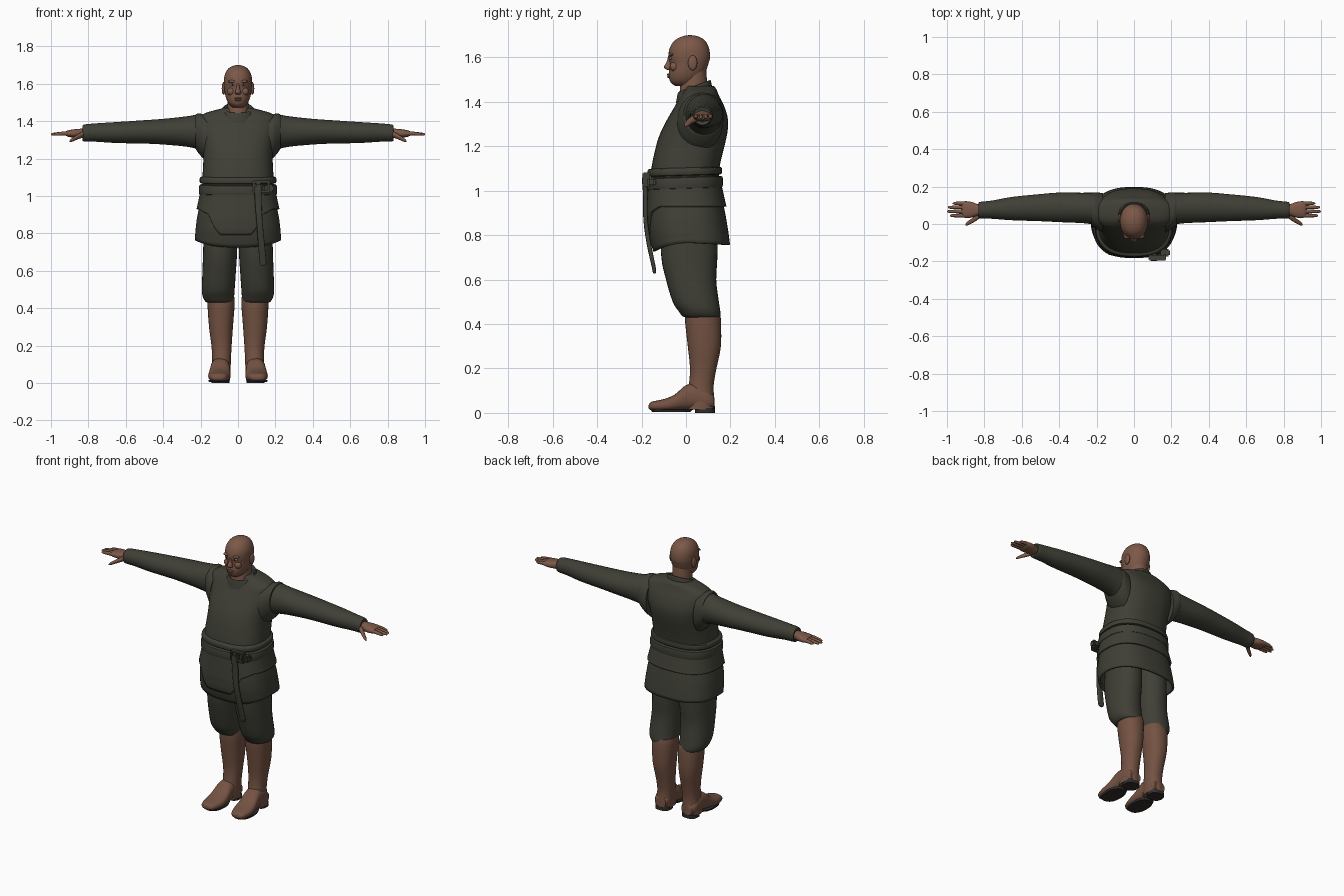
import bpy, bmesh, math
from mathutils import Vector


def material(name, r, g, b):
    m = bpy.data.materials.new(name)
    m.diffuse_color = (r, g, b, 1)
    return m


CLOTH = material("dark olive cloth", 0.050, 0.050, 0.037)
SKIN = material("brown skin", 0.200, 0.098, 0.064)
LEATHER = material("brown boot leather", 0.175, 0.085, 0.055)
SOLE = material("dark sole", 0.03, 0.027, 0.025)
WHITE = material("eye white", 0.45, 0.40, 0.36)
DARK = material("dark iris", 0.02, 0.012, 0.01)


def finish(name, bm, mat, mirror=False, angle=50):
    bmesh.ops.recalc_face_normals(bm, faces=bm.faces)
    me = bpy.data.meshes.new(name)
    bm.to_mesh(me)
    bm.free()
    ob = bpy.data.objects.new(name, me)
    bpy.context.collection.objects.link(ob)
    me.materials.append(mat)
    bpy.ops.object.select_all(action='DESELECT')
    ob.select_set(True)
    bpy.context.view_layer.objects.active = ob
    bpy.ops.object.shade_smooth_by_angle(angle=math.radians(angle))
    if mirror:
        ob.modifiers.new("mirror", 'MIRROR').use_mirror_merge = False
    return ob


def outline(a0, a1, b0, b1, power, i, n):
    """Point i of n on a superellipse that fills the box a0..a1, b0..b1."""
    t = 2 * math.pi * i / n
    c, s = math.cos(t), math.sin(t)
    f = lambda v: math.copysign(abs(v) ** (2 / power), v)
    return ((a0 + a1) / 2 + (a1 - a0) / 2 * f(c), (b0 + b1) / 2 + (b1 - b0) / 2 * f(s))


def smooth_rows(rows, sub):
    """Catmull-Rom interpolation between cross-sections."""
    out = []
    for k in range(len(rows) - 1):
        p0, p1, p2, p3 = rows[max(k - 1, 0)], rows[k], rows[k + 1], rows[min(k + 2, len(rows) - 1)]
        for j in range(sub):
            t = j / sub
            out.append([0.5 * (2 * b + (c - a) * t + (2 * a - 5 * b + 4 * c - d) * t * t
                               + (3 * b - a - 3 * c + d) * t ** 3)
                        for a, b, c, d in zip(p0, p1, p2, p3)])
    return out + [list(rows[-1])]


def loft(name, axis, rows, mat, power=2.0, n=32, sub=3, tilt=0.0, mirror=False):
    """Rows are (position on axis, low/high of 1st other axis, low/high of 2nd other axis)."""
    bm = bmesh.new()
    rings = []
    for t, a0, a1, b0, b1 in smooth_rows(rows, sub):
        ring = []
        for i in range(n):
            a, b = outline(a0, a1, b0, b1, power, i, n)
            p = {'x': (t, a, b), 'y': (a, t, b), 'z': (a, b, t + tilt * (b - 0.04))}[axis]
            ring.append(bm.verts.new(p))
        rings.append(ring)
    for r, q in zip(rings, rings[1:]):
        for i in range(n):
            bm.faces.new((r[i], r[(i + 1) % n], q[(i + 1) % n], q[i]))
    bm.faces.new(rings[0])
    bm.faces.new(rings[-1])
    return finish(name, bm, mat, mirror)


def sym(rows):
    """Rows (z, half width, y front, y back) centred on x = 0."""
    return [(z, -w, w, f, b) for z, w, f, b in rows]


def ball(name, pos, size, mat, mirror=False):
    bm = bmesh.new()
    bmesh.ops.create_uvsphere(bm, u_segments=20, v_segments=12, radius=1)
    for v in bm.verts:
        v.co = Vector(pos) + Vector([c * s for c, s in zip(v.co, size)])
    return finish(name, bm, mat, mirror)


def box(name, pos, size, mat, bevel=0.004):
    bm = bmesh.new()
    bmesh.ops.create_cube(bm, size=1)
    for v in bm.verts:
        v.co = Vector(pos) + Vector([c * s for c, s in zip(v.co, size)])
    bmesh.ops.bevel(bm, geom=bm.edges[:], offset=bevel, segments=2, affect='EDGES')
    return finish(name, bm, mat)


# Head and neck
loft("head", 'z', sym([(1.70, .004, .015, .023), (1.694, .032, -.018, .055), (1.675, .057, -.052, .086),
     (1.64, .073, -.074, .104), (1.60, .075, -.079, .108), (1.575, .073, -.073, .102), (1.54, .068, -.077, .09),
     (1.51, .059, -.077, .072), (1.487, .045, -.069, .055), (1.472, .026, -.05, .04)]), SKIN, 2.1, 40)
loft("neck", 'z', sym([(1.40, .07, -.03, .11), (1.45, .058, -.028, .098), (1.50, .056, -.022, .094),
     (1.56, .055, -.01, .09)]), SKIN)
loft("nose", 'z', sym([(1.605, .006, -.08, -.06), (1.58, .009, -.087, -.06), (1.56, .014, -.098, -.06),
     (1.55, .017, -.096, -.06), (1.543, .012, -.082, -.06)]), SKIN, n=16)
ball("ear", (.077, .03, 1.575), (.010, .021, .034), SKIN, True)
ball("brow_ridge", (.03, -.066, 1.612), (.025, .013, .008), SKIN, True)
ball("cheek", (.036, -.052, 1.558), (.022, .021, .022), SKIN, True)
ball("eye", (.03, -.069, 1.595), (.013, .007, .006), WHITE, True)
ball("iris", (.03, -.0745, 1.595), (.005, .003, .005), DARK, True)
ball("upper_lip", (0, -.078, 1.522), (.022, .008, .005), SKIN)
ball("lower_lip", (0, -.077, 1.512), (.019, .008, .005), SKIN)

# Tunic body, collar and sleeves
loft("tunic_body", 'z', sym([(1.03, .192, -.16, .15), (1.10, .19, -.156, .15), (1.20, .185, -.135, .173),
     (1.26, .188, -.115, .186), (1.32, .198, -.085, .189), (1.38, .208, -.05, .172), (1.42, .208, -.028, .152),
     (1.443, .175, -.012, .142), (1.458, .125, -.004, .136), (1.47, .08, .0, .125)]), CLOTH, 2.5, 48)
loft("collar", 'z', sym([(1.425, .094, -.046, .118), (1.445, .091, -.042, .116), (1.467, .083, -.037, .112),
     (1.472, .078, -.033, .108), (1.467, .072, -.03, .104), (1.45, .07, -.025, .1)]),
     CLOTH, 2.1, 40, tilt=.38)
loft("armhole_seam", 'x', [(.165, -.04, .165, 1.185, 1.43), (.19, -.034, .168, 1.205, 1.437),
     (.212, -.02, .169, 1.23, 1.442), (.226, -.01, .166, 1.25, 1.436)], CLOTH, 2.2, mirror=True)
loft("sleeve", 'x', [(.18, -.02, .16, 1.22, 1.432), (.22, -.003, .167, 1.25, 1.434), (.28, .005, .167, 1.264, 1.425),
     (.40, .01, .168, 1.275, 1.412), (.50, .015, .16, 1.28, 1.405), (.65, .02, .145, 1.283, 1.395),
     (.76, .028, .125, 1.29, 1.388), (.825, .03, .118, 1.292, 1.381), (.828, .042, .106, 1.303, 1.37)],
     CLOTH, mirror=True)

# Hands
loft("palm", 'x', [(.80, .045, .103, 1.312, 1.362), (.835, .045, .106, 1.31, 1.36), (.87, .034, .118, 1.312, 1.357),
     (.905, .033, .122, 1.315, 1.352), (.92, .042, .115, 1.322, 1.346)], SKIN, 2.4, mirror=True)
for k, (y, tip) in enumerate([(.045, .985), (.067, 1.0), (.089, .995), (.110, .97)]):
    loft(f"finger_{k + 1}", 'x', [(.89, y - .011, y + .011, 1.322, 1.347), (.93, y - .010, y + .010, 1.323, 1.345),
         (tip - .012, y - .008, y + .008, 1.322, 1.338), (tip, y - .002, y + .002, 1.326, 1.332)],
         SKIN, n=14, mirror=True)
loft("thumb", 'x', [(.82, .035, .075, 1.315, 1.35), (.845, .016, .052, 1.307, 1.337), (.87, .002, .028, 1.297, 1.321),
     (.892, -.008, .012, 1.288, 1.306), (.902, -.008, -.002, 1.288, 1.294)], SKIN, n=16, mirror=True)

# Layered tunic skirt: rows of (z, half width, y front, y back)
SKIRT = [(1.03, .193, -.163, .152), (.95, .206, -.168, .166), (.88, .220, -.172, .180),
         (.82, .227, -.170, .190), (.76, .231, -.158, .198), (.70, .233, -.138, .20)]


def skirt_box(z):
    for lo, hi in zip(SKIRT[1:], SKIRT):
        if z >= lo[0]:
            f = (z - lo[0]) / (hi[0] - lo[0])
            return [l + (h - l) * f for l, h in zip(lo[1:], hi[1:])]
    return SKIRT[-1][1:]


def skirt(name, hem, offset, n=128, rows=16):
    bm = bmesh.new()
    rings = [[] for _ in range(rows + 1)]
    for i in range(n):
        w, f, b = skirt_box(.87)
        low = hem(*outline(-w, w, f, b, 2.5, i, n))
        for k in range(rows + 1):
            s = k / rows
            z = 1.03 + (low - 1.03) * s
            w, f, b = skirt_box(z)
            o = offset * (0.6 + 0.4 * s)
            x, y = outline(-w - o, w + o, f - o, b + o, 2.5, i, n)
            rings[k].append(bm.verts.new((x, y, z)))
    for r, q in zip(rings, rings[1:]):
        for i in range(n):
            bm.faces.new((r[i], r[(i + 1) % n], q[(i + 1) % n], q[i]))
    ob = finish(name, bm, CLOTH)
    solid = ob.modifiers.new("thickness", 'SOLIDIFY')
    solid.thickness = .012
    solid.offset = -1


def lower_hem(x, y):
    return .765 - .04 * max(0, -y / .17) ** 2 - .008 * max(0, y / .18)


def flap_hem(x, y):
    # Short at the sides and back, hanging as an apron panel in front
    d = abs(x + .012)
    if y > 0 or d > .2:
        return .93
    for d0, d1, z0, z1 in [(0, .075, .79, .79), (.075, .105, .79, .83), (.105, .14, .83, .90), (.14, .2, .90, .93)]:
        if d <= d1:
            return z0 + (z1 - z0) * (d - d0) / (d1 - d0)


skirt("lower_skirt", lower_hem, 0)
skirt("upper_skirt_flap", flap_hem, .012)

# Belt bands, buckle and hanging strap
for name, z0, z1, o in [("upper_belt_band", 1.068, 1.105, .010), ("lower_belt_band", 1.008, 1.064, .014)]:
    loft(name, 'z', sym([(z0, .185, -.155, .145), (z0 + .004, .193 + o, -.162 - o, .15 + o),
         ((z0 + z1) / 2, .195 + o, -.164 - o, .152 + o), (z1 - .004, .192 + o, -.161 - o, .15 + o),
         (z1, .185, -.155, .145)]), CLOTH, 2.5, 64, sub=2, tilt=.03)
for x in (.085, .165):
    box("buckle_side_bar", (x, -.178, 1.05), (.014, .034, .062), CLOTH)
for z in (1.024, 1.076):
    box("buckle_cross_bar", (.125, -.180, z), (.094, .03, .012), CLOTH)
box("belt_knot", (.108, -.178, 1.045), (.045, .04, .05), CLOTH, .01)
box("belt_end", (.168, -.155, 1.04), (.05, .04, .04), CLOTH, .008)
loft("hanging_strap", 'z', [(1.05, .088, .126, -.198, -.176), (.97, .09, .126, -.193, -.172),
     (.87, .098, .131, -.192, -.172), (.76, .106, .141, -.177, -.157), (.66, .114, .151, -.155, -.137),
     (.635, .118, .15, -.150, -.134), (.628, .125, .145, -.147, -.137)], CLOTH, 4, 24)

# Trousers and boots
loft("trouser_leg", 'z', [(.95, .0, .18, -.11, .14), (.72, .004, .186, -.113, .142), (.60, .011, .19, -.09, .136),
     (.50, .018, .193, -.06, .148), (.46, .021, .188, -.035, .154), (.435, .026, .174, -.016, .154),
     (.43, .034, .16, .0, .145)], CLOTH, 2.2, mirror=True)
loft("boot_shaft", 'z', [(.46, .02, .16, .0, .15), (.42, .018, .163, -.005, .157), (.30, .027, .155, .008, .157),
     (.20, .034, .142, .018, .137), (.12, .038, .138, .012, .124), (.06, .040, .143, .0, .128),
     (.016, .042, .145, .0, .13)], LEATHER, 2.2, mirror=True)
loft("boot_foot", 'y', [(-.168, .085, .12, .02, .035), (-.155, .062, .146, .011, .05), (-.10, .043, .159, .007, .062),
     (-.05, .040, .156, .009, .083), (.0, .043, .148, .012, .125), (.05, .045, .145, .015, .13),
     (.10, .046, .142, .015, .10), (.125, .055, .13, .02, .08)], LEATHER, 2.5, mirror=True)
loft("boot_heel", 'z', [(0, .046, .142, .04, .13), (.022, .046, .142, .04, .13)], SOLE, 2.6, sub=1, mirror=True)
loft("boot_sole", 'z', [(.004, .047, .155, -.152, .02), (.016, .043, .159, -.16, .03)], SOLE, 2.3, sub=1, mirror=True)
